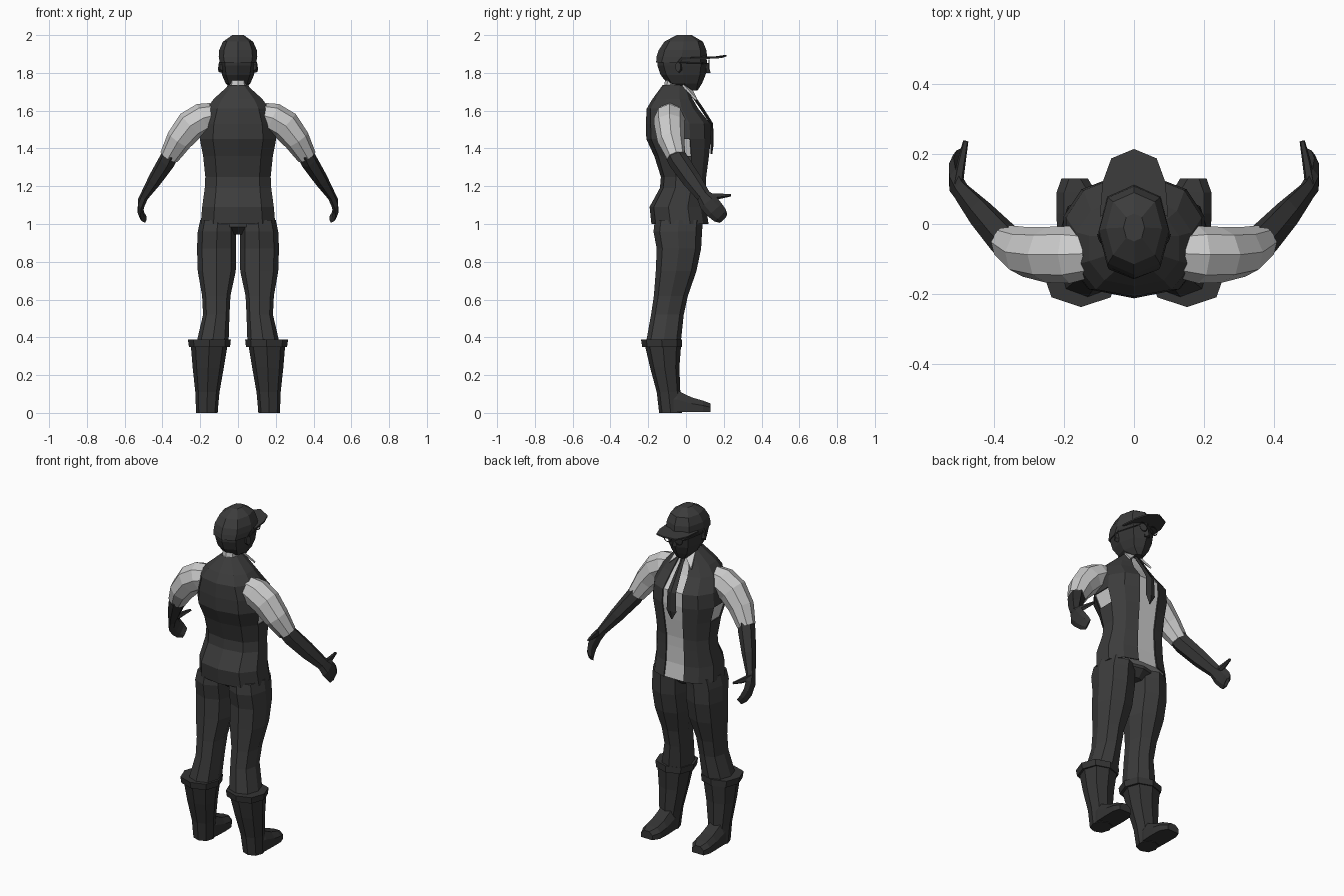
import bpy, bmesh
from math import sin, cos, pi, radians
from mathutils import Vector


def material(name, v):
    m = bpy.data.materials.new(name)
    m.diffuse_color = (v, v, v, 1)
    return m


DARK = material("dark_cloth", 0.045)
DARKER = material("dark_skin", 0.035)
LIGHT = material("light_cloth", 0.55)


def loft(name, rings, mat, mirror=False, closed=True, caps=True, skip=()):
    """Skin a list of equal-length point rings."""
    bm = bmesh.new()
    vs = [[bm.verts.new(p) for p in r] for r in rings]
    n = len(vs[0])
    for i in range(len(vs) - 1):
        for j in range(n if closed else n - 1):
            k = (j + 1) % n
            if (i, j) not in skip:
                bm.faces.new((vs[i][j], vs[i][k], vs[i + 1][k], vs[i + 1][j]))
    if caps and closed:
        bm.faces.new(vs[0])
        bm.faces.new(vs[-1])
    bmesh.ops.recalc_face_normals(bm, faces=bm.faces[:])
    me = bpy.data.meshes.new(name)
    bm.to_mesh(me)
    bm.free()
    me.materials.append(mat)
    ob = bpy.data.objects.new(name, me)
    bpy.context.collection.objects.link(ob)
    if mirror:
        ob.modifiers.new("Mirror", 'MIRROR').use_mirror_merge = False
    return ob


OCT = [i * 45 for i in range(8)]


def ring(z, x0, x1, y0, y1, angles=OCT, p=0.85, s=1.0):
    """Horizontal rounded ring filling a box; angle 0 points to +y."""
    cx, cy, rx, ry = (x0 + x1) / 2, (y0 + y1) / 2, (x1 - x0) / 2 * s, (y1 - y0) / 2 * s
    def f(v):
        return 0 if abs(v) < 1e-6 else abs(v) ** p * (1 if v > 0 else -1)
    return [(cx + rx * f(sin(radians(a))), cy + ry * f(cos(radians(a))), z) for a in angles]


def tube(name, path, mat, ref, sides=6, mirror=False):
    """Tube along (x, y, z, ra, rb); rb is the radius along ref."""
    pts = [Vector(q[:3]) for q in path]
    rings = []
    for i, q in enumerate(path):
        t = (pts[min(i + 1, len(pts) - 1)] - pts[max(i - 1, 0)]).normalized()
        b = Vector(ref)
        b = (b - t * b.dot(t)).normalized()
        a = t.cross(b)
        rings.append([pts[i] + a * q[3] * cos(2 * pi * k / sides) + b * q[4] * sin(2 * pi * k / sides)
                      for k in range(sides)])
    return loft(name, rings, mat, mirror)


# Torso profile: z, half width, back y, front y
torso = [(1.0, .20, -.18, .12), (1.09, .192, -.19, .107), (1.19, .178, -.135, .105),
         (1.25, .175, -.13, .107), (1.36, .187, -.165, .122), (1.45, .205, -.207, .133),
         (1.53, .197, -.21, .13), (1.61, .168, -.205, .065), (1.66, .13, -.175, .035),
         (1.735, .045, -.12, .005)]
half = [14, 42, 75, 105, 145]
angles = half + [180] + [360 - a for a in reversed(half)]
loft("shirt", [ring(z, -w, w, b, f, angles, .8, .965) for z, w, b, f in torso], LIGHT)
vest = loft("vest", [ring(z, -w, w, b, f, angles, .8) for z, w, b, f in torso], DARK,
            closed=False, skip=[(4, 2), (4, 7)])
solid = vest.modifiers.new("Thickness", 'SOLIDIFY')
solid.thickness, solid.offset = .006, 0

# Neck, collar points and tie
loft("neck", [ring(1.66, -.06, .06, -.13, .02), ring(1.735, -.045, .045, -.115, .0),
              ring(1.80, -.04, .04, -.105, .0)], LIGHT)
loft("collar_point", [[(.012, .022, 1.715), (.05, -.02, 1.73), (.075, .05, 1.655)],
                      [(.012, .03, 1.72), (.055, -.015, 1.74), (.075, .06, 1.66)]], LIGHT, True)
tube("tie", [(0, .015, 1.715, .008, .018), (0, .04, 1.675, .008, .013), (0, .085, 1.61, .008, .02),
             (0, .136, 1.53, .008, .028), (0, .138, 1.42, .008, .032), (0, .134, 1.37, .005, .003)],
     DARKER, (1, 0, 0), 4)

# Head and cap: z, half width, back y, front y
head = [(1.708, .03, .01, .062), (1.745, .066, -.10, .085), (1.79, .085, -.135, .104),
        (1.84, .092, -.152, .113), (1.885, .095, -.15, .108)]
cap = [(1.855, .096, -.158, .06), (1.885, .102, -.156, .112), (1.92, .10, -.145, .108),
       (1.965, .08, -.115, .09), (2.0, .03, -.05, .03)]
loft("head", [ring(z, -w, w, b, f) for z, w, b, f in head], DARKER)
loft("cap", [ring(z, -w, w, b, f) for z, w, b, f in cap], DARK)
brim = [(-.098, .02), (-.09, .12), (-.065, .188), (0, .215), (.065, .188), (.09, .12), (.098, .02), (0, .08)]
loft("cap_brim", [[(x, y, z - abs(x) * .15) for x, y in brim] for z in (1.888, 1.896)], DARK)
loft("nose", [ring(1.80, -.016, .016, .09, .13, OCT[::2]),
              ring(1.85, -.008, .008, .09, .118, OCT[::2])], DARKER)
tube("ear", [(.08, -.035, 1.83, .03, .018), (.10, -.042, 1.832, .028, .016)], DARKER, (0, 1, 0), 6, True)

# Glasses
for side in (-1, 1):
    bpy.ops.mesh.primitive_torus_add(major_segments=10, minor_segments=4, major_radius=.026,
                                     minor_radius=.003, location=(side * .036, .122, 1.845),
                                     rotation=(pi / 2, 0, 0))
    bpy.context.object.name = "glasses_rim"
    bpy.context.object.data.materials.append(DARKER)
tube("glasses_temple", [(.062, .12, 1.85, .003, .003), (.098, -.03, 1.855, .003, .003)],
     DARKER, (0, 0, 1), 4, True)

# Arms
tube("sleeve", [(.13, -.085, 1.575, .068, .07), (.185, -.088, 1.56, .082, .082),
                (.25, -.088, 1.522, .082, .08), (.312, -.08, 1.445, .07, .072),
                (.365, -.052, 1.355, .052, .05)], LIGHT, (0, 1, 0), 8, True)
tube("forearm", [(.355, -.062, 1.375, .052, .045), (.375, -.04, 1.335, .054, .046),
                 (.44, .03, 1.235, .05, .036), (.495, .092, 1.15, .038, .022)],
     DARKER, (1, 0, 0), 6, True)
tube("hand", [(.492, .088, 1.155, .036, .022), (.512, .118, 1.115, .052, .02),
              (.517, .152, 1.075, .05, .016), (.508, .18, 1.045, .044, .013),
              (.492, .198, 1.028, .03, .009)], DARKER, (1, 0, 0), 6, True)
tube("thumb", [(.505, .115, 1.145, .022, .016), (.495, .175, 1.148, .016, .013),
               (.482, .238, 1.153, .007, .008)], DARKER, (1, 0, 0), 5, True)

# Hips and trouser legs
loft("hips", [ring(1.03, -.18, .18, -.15, .09), ring(.985, -.18, .18, -.15, .08),
              ring(.945, -.06, .06, -.09, .04)], DARK)
leg = [(1.02, .012, .20, -.165, .09), (.96, .01, .213, -.172, .085), (.87, .01, .217, -.155, .08),
       (.75, .012, .213, -.16, .055), (.62, .04, .19, -.17, .01), (.52, .045, .185, -.185, -.012),
       (.37, .05, .22, -.212, -.028)]
loft("trouser_leg", [ring(*r) for r in leg], DARK, True)

# Boots
loft("boot_cuff", [ring(.388, .038, .265, -.238, -.02), ring(.35, .042, .26, -.232, -.02)], DARKER, True)
shaft = [(.36, .055, .25, -.218, -.026), (.24, .075, .24, -.19, -.035),
         (.11, .098, .226, -.155, -.03), (.0, .108, .222, -.142, -.02)]
loft("boot_shaft", [ring(*r) for r in shaft], DARKER, True)
foot = [(-.11, .118, .212, .12), (-.045, .108, .22, .118), (.03, .105, .222, .082),
        (.09, .108, .222, .065), (.13, .132, .208, .05)]
loft("boot_foot", [[(a, y, .004), (b, y, .004), (b, y, h * .6), (b - .022, y, h), (a + .022, y, h), (a, y, h * .6)]
                   for y, a, b, h in foot], DARKER, True)
